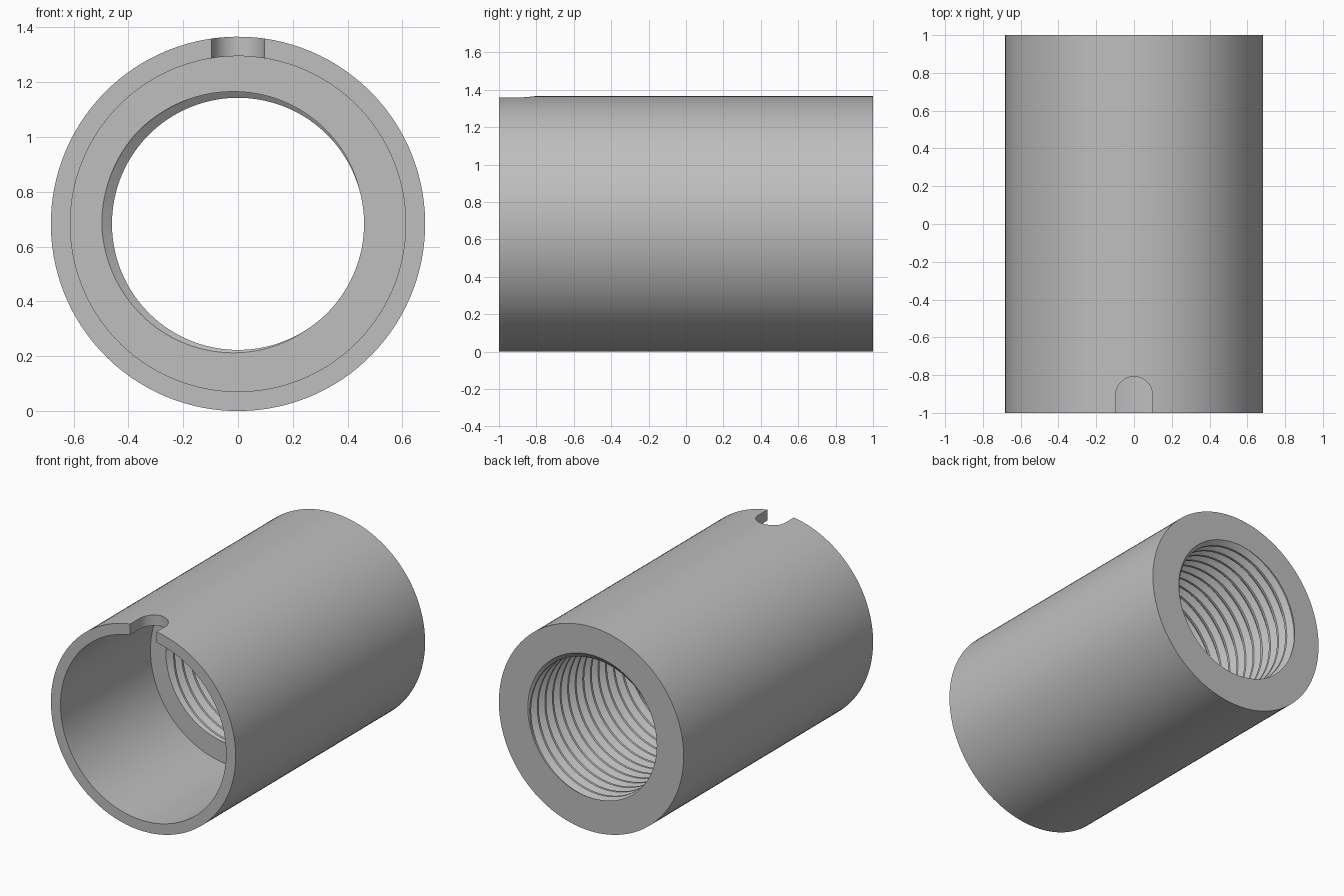
import bpy, bmesh
from math import sin, cos, pi, radians

cube = bpy.data.objects.get("Cube")
if cube:
    bpy.data.objects.remove(cube, do_unlink=True)

OUTER, BORE, CREST, ROOT = 0.683, 0.612, 0.46, 0.497
SHELF, PITCH, SEGMENTS = -0.05, 0.08, 120
START = radians(160)          # angle where the groove bottom meets the shelf
# One thread turn: (fraction of pitch, radius)
THREAD = [(0.0, ROOT), (0.06, ROOT), (0.40, CREST), (0.60, CREST), (0.94, ROOT), (1.0, ROOT)]

grey = bpy.data.materials.new("grey metal")
grey.use_nodes = True
color = (0.52, 0.52, 0.52, 1)
grey.diffuse_color = color
grey.node_tree.nodes["Principled BSDF"].inputs["Base Color"].default_value = color


def thread_radius(phase):
    phase %= 1.0
    for (a, ra), (b, rb) in zip(THREAD, THREAD[1:]):
        if phase <= b:
            return ra + (rb - ra) * (phase - a) / (b - a)
    return ROOT


def make_object(name, bm):
    bmesh.ops.recalc_face_normals(bm, faces=bm.faces)
    mesh = bpy.data.meshes.new(name)
    bm.to_mesh(mesh)
    bm.free()
    obj = bpy.data.objects.new(name, mesh)
    bpy.context.collection.objects.link(obj)
    mesh.materials.append(grey)
    return obj


# Sleeve: closed wall section swept round y, with a helical thread in the rear bore
bm = bmesh.new()
turns = int((1 - SHELF) / PITCH) + 2
columns = []
for i in range(SEGMENTS + 1):
    turn = i / SEGMENTS
    section = [(OUTER, -1), (BORE, -1), (BORE, SHELF)]
    for k in range(-2, turns):
        for frac, _ in THREAD[:-1]:
            y = min(max(SHELF + PITCH * (k + frac + turn), SHELF), 1)
            section.append((thread_radius((y - SHELF) / PITCH - turn), y))
    section.append((OUTER, 1))
    ang = START - 2 * pi * turn
    columns.append([bm.verts.new((r * cos(ang), y, OUTER + r * sin(ang))) for r, y in section])
for a, b in zip(columns, columns[1:]):
    for j in range(len(a)):
        n = (j + 1) % len(a)
        bm.faces.new((a[j], a[n], b[n], b[j]))
bmesh.ops.remove_doubles(bm, verts=bm.verts, dist=0.0002)
bmesh.ops.dissolve_degenerate(bm, edges=bm.edges, dist=0.0001)
sleeve = make_object("threaded_sleeve", bm)

# Round-ended slot through the top of the front wall
bm = bmesh.new()
HALF, CENTRE = 0.097, -0.905
outline = [(HALF, -1.1)]
outline += [(HALF * cos(pi * i / 24), CENTRE + HALF * sin(pi * i / 24)) for i in range(25)]
outline += [(-HALF, -1.1)]
base = bm.faces.new([bm.verts.new((x, y, 1.1)) for x, y in outline])
top = bmesh.ops.extrude_face_region(bm, geom=[base])["geom"]
bmesh.ops.translate(bm, vec=(0, 0, 0.4), verts=[v for v in top if isinstance(v, bmesh.types.BMVert)])
cutter = make_object("slot_cutter", bm)
cutter.hide_render = True

bpy.ops.object.select_all(action='DESELECT')
bpy.context.view_layer.objects.active = sleeve
sleeve.select_set(True)
cut = sleeve.modifiers.new("slot", 'BOOLEAN')
cut.operation, cut.solver, cut.object = 'DIFFERENCE', 'EXACT', cutter
bpy.ops.object.modifier_apply(modifier=cut.name)
bpy.data.objects.remove(cutter, do_unlink=True)
bpy.ops.object.shade_smooth_by_angle(angle=radians(25))
